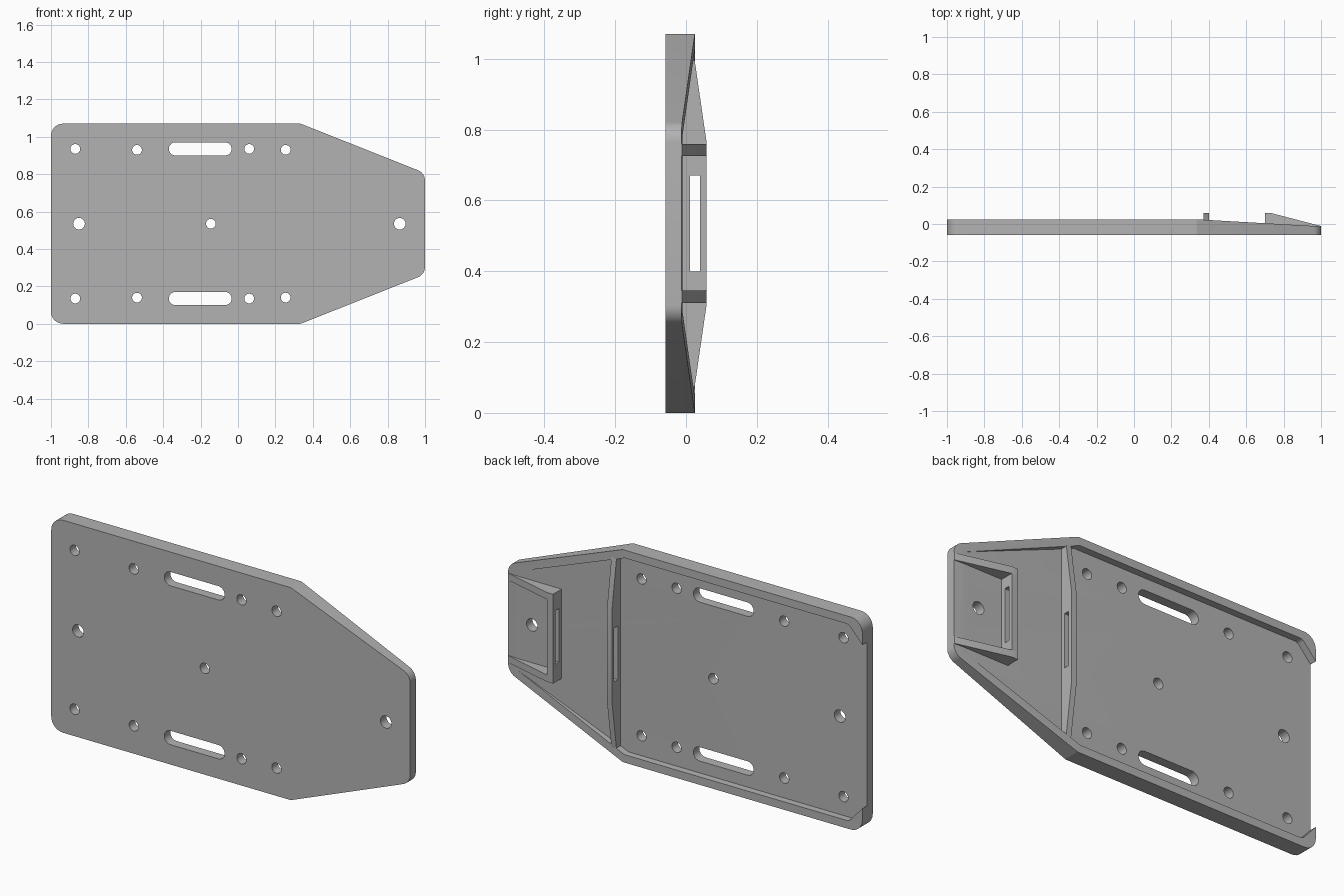
import bpy, bmesh, math
from mathutils import Vector

cube = bpy.data.objects.get("Cube")
if cube:
    bpy.data.objects.remove(cube, do_unlink=True)

H = 1.07                  # height
MID = H / 2
FRONT, FLOOR, RIM, TOP = -0.058, -0.01, 0.025, 0.058

grey = bpy.data.materials.new("plain grey")
grey.use_nodes = True
color = (0.45, 0.45, 0.45, 1)
grey.diffuse_color = color
grey.node_tree.nodes["Principled BSDF"].inputs["Base Color"].default_value = color


def prism(name, points, axis, low, high):
    """Extrude a flat outline along x, y or z."""
    place = {"x": lambda p, t: (t, p[0], p[1]),
             "y": lambda p, t: (p[0], t, p[1]),
             "z": lambda p, t: (p[0], p[1], t)}[axis]
    bm = bmesh.new()
    rings = [[bm.verts.new(place(p, t)) for p in points] for t in (low, high)]
    for ring in rings:
        bm.faces.new(ring)
    n = len(points)
    for i in range(n):
        j = (i + 1) % n
        bm.faces.new((rings[0][i], rings[0][j], rings[1][j], rings[1][i]))
    bmesh.ops.recalc_face_normals(bm, faces=bm.faces)
    mesh = bpy.data.meshes.new(name)
    bm.to_mesh(mesh)
    bm.free()
    mesh.materials.append(grey)
    obj = bpy.data.objects.new(name, mesh)
    bpy.context.collection.objects.link(obj)
    return obj


def box(name, x, y, z):
    return prism(name, [(x[0], y[0]), (x[1], y[0]), (x[1], y[1]), (x[0], y[1])], "z", *z)


def rounded(corners, steps=8):
    """Outline from (u, v, radius) corners with filleted turns."""
    out = []
    pts = [Vector(c[:2]) for c in corners]
    for i, (u, v, r) in enumerate(corners):
        p = pts[i]
        if r == 0:
            out.append((u, v))
            continue
        a = (pts[i - 1] - p).normalized()
        b = (pts[(i + 1) % len(pts)] - p).normalized()
        half = a.angle(b) / 2
        centre = p + (a + b).normalized() * (r / math.sin(half))
        start = p + a * (r / math.tan(half)) - centre
        end = p + b * (r / math.tan(half)) - centre
        sweep = start.angle(end)
        for k in range(steps + 1):
            t = k / steps
            d = (start * math.sin((1 - t) * sweep) + end * math.sin(t * sweep)) / math.sin(sweep)
            out.append(tuple(centre + d))
    return out


def mirrored(half):
    """Add the upper half of an outline given its lower half."""
    return half + [(c[0], H - c[1], *c[2:]) for c in reversed(half)]


def cut(target, cutter):
    cutter.hide_render = True
    mod = target.modifiers.new("cut", "BOOLEAN")
    mod.operation = "DIFFERENCE"
    mod.solver = "EXACT"
    mod.object = cutter
    bpy.context.view_layer.objects.active = target
    bpy.ops.object.modifier_apply(modifier=mod.name)
    bpy.data.objects.remove(cutter, do_unlink=True)


def stadium(x, z, radius, reach=0.0, steps=14):
    """Circle, or a slot when reach is set."""
    out = []
    for side in (1, -1):
        for k in range(steps + 1):
            if reach == 0 and k == steps:
                continue
            a = -math.pi / 2 + math.pi * k / steps
            out.append((x + side * (reach + radius * math.cos(a)),
                        z + side * radius * math.sin(a)))
    return out


# Base plate with rounded corners
outline = mirrored([(-1, 0, 0.065), (0.335, 0, 0.03), (1, 0.264, 0.06)])
plate = prism("base_plate", rounded(outline), "y", FRONT, RIM)

# Tray recess, open at both ends
recess = mirrored([(-1.1, 0.235, 0), (-0.925, 0.04, 0.03), (0.325, 0.04, 0), (1.1, 0.348, 0)])
cut(plate, prism("recess_cutter", rounded(recess), "y", FLOOR, 0.2))

# Rim tapers away along the nose
cut(plate, prism("taper_cutter", [(0.335, RIM), (1.0, -0.013), (1.1, -0.019),
                                  (1.1, 0.2), (0.335, 0.2)], "z", -0.1, H + 0.1))

# Mounting holes and strap slots
holes = [(-0.85, MID, 0.031), (-0.145, MID, 0.026), (0.865, MID, 0.031)]
for x, drop in ((-0.87, 0.4), (-0.54, 0.395), (0.06, 0.4), (0.255, 0.395)):
    holes += [(x, MID + s * drop, 0.026) for s in (1, -1)]
for x, z, r in holes:
    cut(plate, prism("hole_cutter", stadium(x, z, r), "y", -0.2, 0.2))
for s in (1, -1):
    cut(plate, prism("slot_cutter", stadium(-0.202, MID + s * 0.4, 0.035, 0.133), "y", -0.2, 0.2))

# Cross rib with a raised middle
rib = prism("cross_rib", [(FLOOR - 0.01, 0.05), (0.021, 0.05), (TOP, 0.305), (TOP, H - 0.305),
                          (0.021, H - 0.05), (FLOOR - 0.01, H - 0.05)], "x", 0.372, 0.4)

# Nose bracket: upright wall and two sloping cheeks
wall = box("bracket_wall", (0.7, 0.735), (FLOOR - 0.01, TOP), (0.345, H - 0.345))
cheek = [(0.7, -0.025), (0.7, TOP), (0.735, TOP), (1.0, -0.011), (1.0, -0.025)]
cheeks = [prism("lower_bracket_cheek", cheek, "z", 0.31, 0.345),
          prism("upper_bracket_cheek", cheek, "z", H - 0.345, H - 0.31)]

# Matching windows through the rib and bracket wall
for part in (rib, wall):
    cut(part, box("window_cutter", (0.3, 0.8), (0.011, 0.04), (0.4, H - 0.4)))

bpy.ops.object.select_all(action="DESELECT")
for obj in [plate, rib, wall] + cheeks:
    obj.select_set(True)
bpy.context.view_layer.objects.active = plate
bpy.ops.object.shade_smooth_by_angle(angle=math.radians(30))
